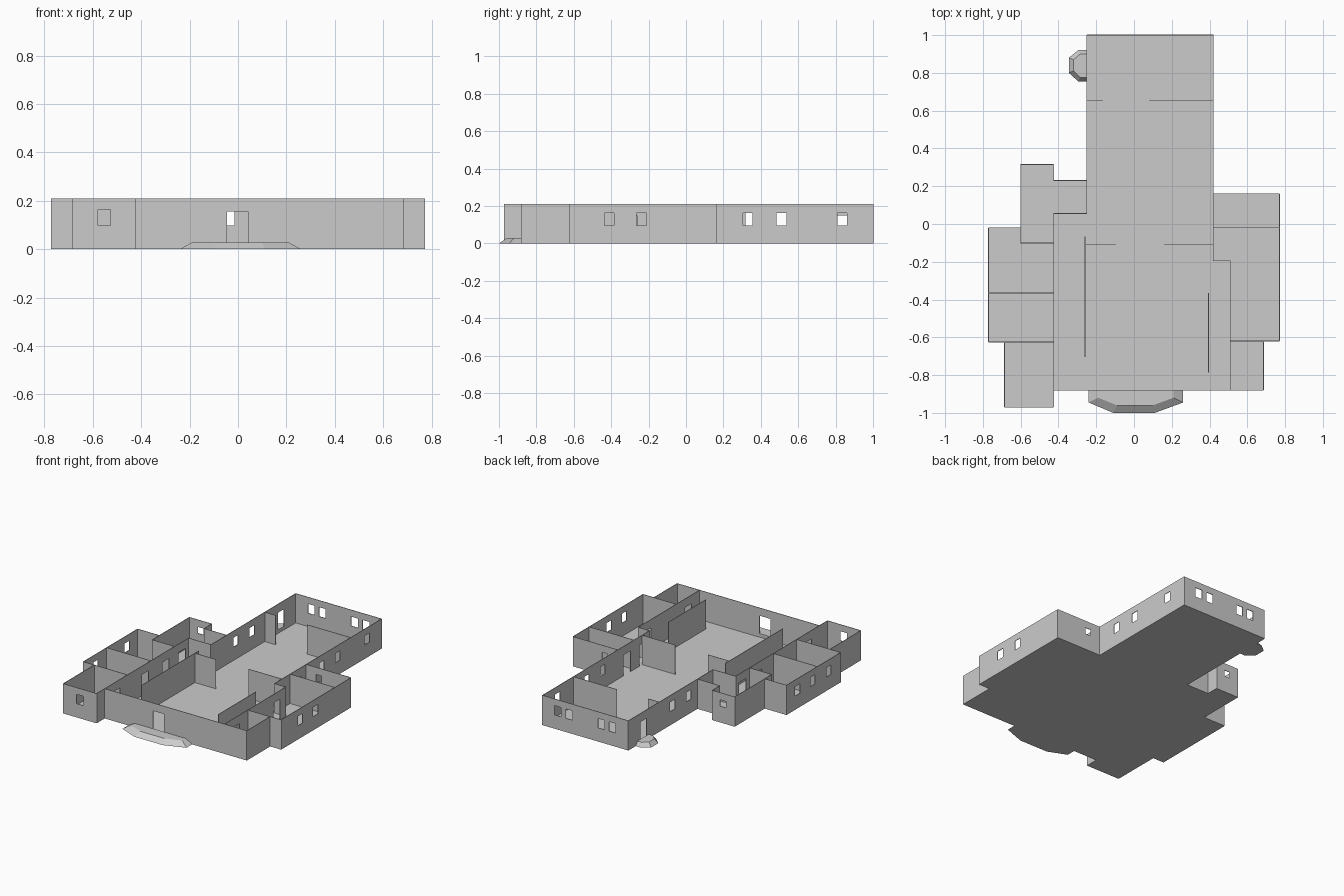
import bpy, bmesh
from mathutils import Vector

if "Cube" in bpy.data.objects:
    bpy.data.objects.remove(bpy.data.objects["Cube"])

H = 0.21      # wall height
T = 0.004     # wall thickness


def make_object(name, bm):
    mesh = bpy.data.meshes.new(name)
    bm.to_mesh(mesh)
    bm.free()
    obj = bpy.data.objects.new(name, mesh)
    bpy.context.collection.objects.link(obj)
    return obj


def wall(name, axis, at, lo, hi, openings=()):
    """Thin wall along an axis; openings are (centre, width, bottom, top)."""
    bm = bmesh.new()
    us = sorted({lo, hi, *[c + s * w / 2 for c, w, _, _ in openings for s in (-1, 1)]})
    zs = sorted({0.0, H, *[z for o in openings for z in o[2:]]})
    verts = {}

    def vert(u, z):
        if (u, z) not in verts:
            verts[u, z] = bm.verts.new((u, at, z) if axis == 'x' else (at, u, z))
        return verts[u, z]

    for u0, u1 in zip(us, us[1:]):
        for z0, z1 in zip(zs, zs[1:]):
            um, zm = (u0 + u1) / 2, (z0 + z1) / 2
            if any(abs(um - c) < w / 2 and b < zm < t for c, w, b, t in openings):
                continue
            bm.faces.new([vert(u0, z0), vert(u1, z0), vert(u1, z1), vert(u0, z1)])
    obj = make_object(name, bm)
    mod = obj.modifiers.new("thickness", 'SOLIDIFY')
    mod.thickness, mod.offset = T, 0
    return obj


def window(c, w=0.052):
    return (c, w, 0.097, 0.163)


def door(c, w=0.075):
    return (c, w, 0.0, 0.15)


def small_window(c):
    return (c, 0.045, 0.115, 0.16)


# Floor following the building outline
outline = [(-.25, 1), (.42, 1), (.42, .16), (.77, .16), (.77, -.62), (.685, -.62),
           (.685, -.88), (-.425, -.88), (-.425, -.97), (-.685, -.97), (-.685, -.625),
           (-.77, -.625), (-.77, -.02), (-.6, -.02), (-.6, .315), (-.425, .315),
           (-.425, .23), (-.25, .23)]
bm = bmesh.new()
face = bm.faces.new([bm.verts.new((x, y, 0)) for x, y in reversed(outline)])
ext = bmesh.ops.extrude_face_region(bm, geom=[face])
bmesh.ops.translate(bm, vec=(0, 0, 0.003),
                    verts=[v for v in ext['geom'] if isinstance(v, bmesh.types.BMVert)])
bmesh.ops.recalc_face_normals(bm, faces=bm.faces)
make_object("floor", bm)

# Central hall and back wing
wall("back_wall", 'x', 1, -.25, .42, [window(c) for c in (-.127, -.04, .21, .30)])
wall("hall_left_wall", 'y', -.25, .055, 1, [window(.33), window(.51), door(.835, .065)])
wall("hall_right_wall", 'y', .42, -.195, 1,
     [window(.33), window(.51), window(.835), door(.06), door(-.11, .06)])
wall("front_wall", 'x', -.88, -.425, .685, [(-.002, .086, 0, .155)])

# Left rooms
wall("left_inner_wall", 'y', -.425, -.97, .055,
     [door(-.75), door(-.43), door(-.2), door(-.02)])
wall("left_nook_wall", 'x', .055, -.425, -.25)
wall("left_nook_back", 'x', .23, -.425, -.25)
wall("left_nook_side", 'y', -.425, .23, .315)
wall("left_back_wall", 'x', .315, -.6, -.425, [small_window(-.51)])
wall("left_back_side", 'y', -.6, -.1, .315)
wall("left_back_divider", 'x', -.1, -.6, -.425)
wall("left_wing_back", 'x', -.02, -.77, -.6)
wall("left_wing_side", 'y', -.77, -.625, -.02, [window(c) for c in (-.14, -.31, -.49)])
wall("left_wing_divider", 'x', -.365, -.77, -.425)
wall("left_wing_front", 'x', -.625, -.77, -.425)
wall("left_front_side", 'y', -.685, -.97, -.625)
wall("left_front_wall", 'x', -.97, -.685, -.425, [window(-.553)])

# Right rooms
wall("right_back_wall", 'x', .16, .42, .77, [small_window(.52)])
wall("right_side_wall", 'y', .77, -.62, .16, [window(-.41), window(-.238)])
wall("right_divider", 'x', -.02, .42, .77)
wall("right_step_wall", 'x', -.195, .42, .51)
wall("right_inner_wall", 'y', .51, -.88, -.195, [door(-.3), door(-.75)])
wall("right_wing_front", 'x', -.62, .51, .77)
wall("right_front_side", 'y', .685, -.88, -.62)

# Free-standing partitions in the hall
for i, part in enumerate([('x', .655, -.25, -.165), ('x', .655, .08, .42),
                          ('x', -.11, -.26, -.095), ('x', -.11, .16, .42),
                          ('y', -.26, -.705, -.065), ('y', .395, -.785, -.365)]):
    wall(f"partition_{i + 1}", *part)


def steps(name, base, top, height):
    """Sloped landing: a wide base outline joined to a narrower top outline."""
    bm = bmesh.new()
    low = [bm.verts.new((x, y, 0)) for x, y in base]
    high = [bm.verts.new((x, y, height)) for x, y in top]
    bm.faces.new(low)
    bm.faces.new(high)
    n = len(low)
    for i in range(n):
        j = (i + 1) % n
        bm.faces.new([low[i], low[j], high[j], high[i]])
    bmesh.ops.recalc_face_normals(bm, faces=bm.faces)
    make_object(name, bm)


# Landings outside the two doors
steps("front_steps",
      [(-.24, -.88), (-.24, -.945), (-.11, -1), (.11, -1), (.26, -.945), (.26, -.88)],
      [(-.19, -.88), (-.19, -.92), (-.09, -.96), (.10, -.96), (.21, -.92), (.21, -.88)], .028)
steps("side_steps",
      [(-.25, .92), (-.295, .92), (-.345, .88), (-.345, .80), (-.295, .755), (-.25, .755)],
      [(-.25, .90), (-.285, .90), (-.32, .87), (-.32, .81), (-.285, .775), (-.25, .775)], .028)
